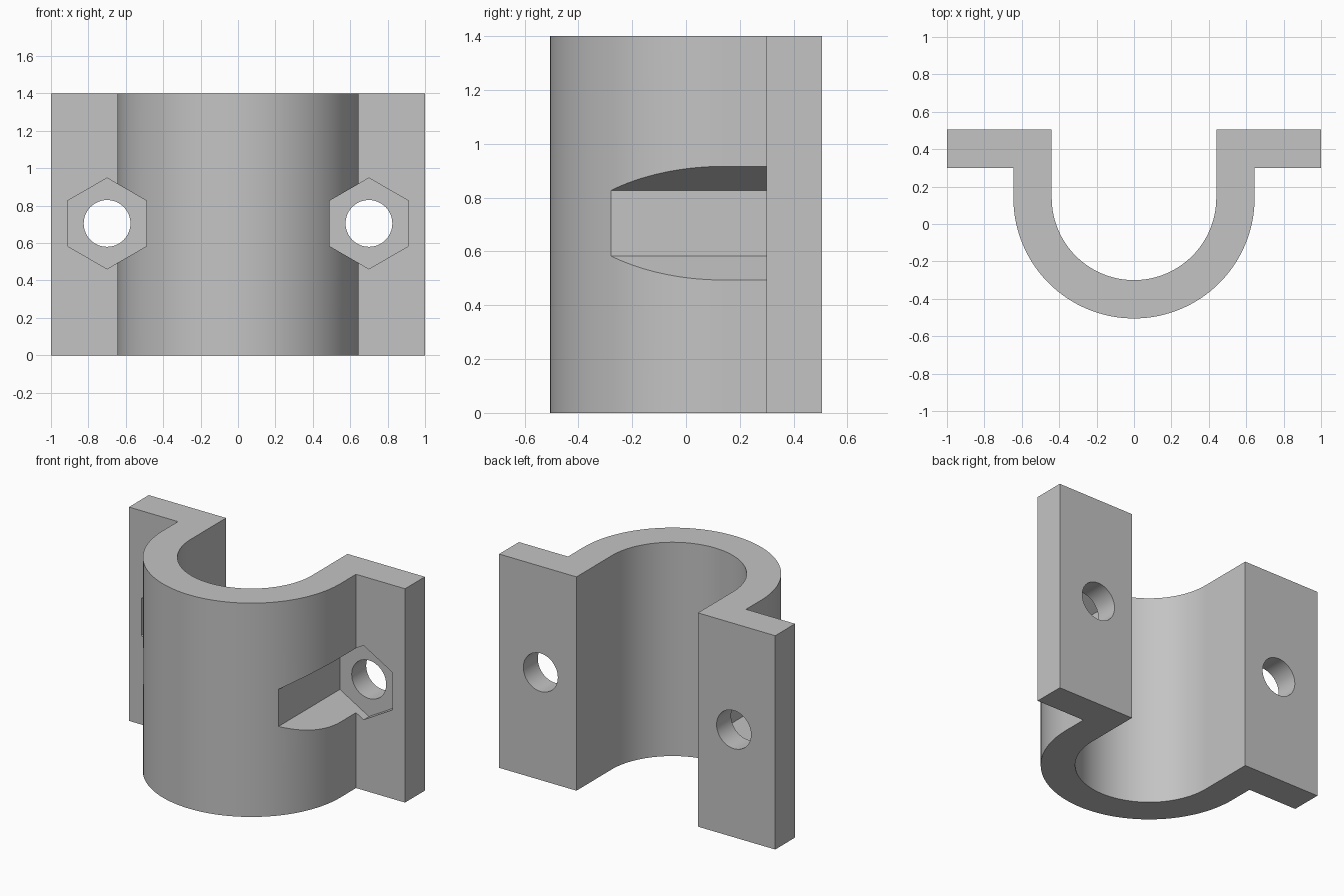
import bpy, bmesh
from math import pi, cos, sin, radians

if "Cube" in bpy.data.objects:
    bpy.data.objects.remove(bpy.data.objects["Cube"])

HEIGHT = 1.4
ARC_Y, OUTER, INNER = 0.14, 0.645, 0.44
FRONT, BACK = 0.30, 0.505          # flange faces
BOLT_X, BOLT_Z = 0.70, 0.705
SEAT_Y = 0.355                     # floor of the nut pocket

grey = bpy.data.materials.new("light grey")
grey.use_nodes = True
colour = (0.55, 0.55, 0.55, 1)
grey.diffuse_color = colour
grey.node_tree.nodes["Principled BSDF"].inputs["Base Color"].default_value = colour


def extrude_profile(name, points, offset):
    """Solid made by sweeping a closed outline along an offset."""
    bm = bmesh.new()
    face = bm.faces.new([bm.verts.new(p) for p in points])
    swept = bmesh.ops.extrude_face_region(bm, geom=[face])["geom"]
    bmesh.ops.translate(bm, vec=offset,
                        verts=[v for v in swept if isinstance(v, bmesh.types.BMVert)])
    bmesh.ops.recalc_face_normals(bm, faces=bm.faces)
    mesh = bpy.data.meshes.new(name)
    bm.to_mesh(mesh)
    bm.free()
    mesh.materials.append(grey)
    obj = bpy.data.objects.new(name, mesh)
    bpy.context.collection.objects.link(obj)
    return obj


def half_arc(radius, steps=64):
    """Front half circle from left (+x) to right (-x)."""
    return [(radius * cos(pi * i / steps), ARC_Y - radius * sin(pi * i / steps))
            for i in range(steps + 1)]


def ring(x, y, radius, sides, start):
    """Regular polygon facing the front."""
    return [(x + radius * cos(start + 2 * pi * i / sides), y,
             BOLT_Z + radius * sin(start + 2 * pi * i / sides)) for i in range(sides)]


# U-shaped saddle with two flanges
outline = [(1, BACK), (1, FRONT), (OUTER, FRONT)] + half_arc(OUTER)
outline += [(-OUTER, FRONT), (-1, FRONT), (-1, BACK), (-INNER, BACK)]
outline += half_arc(INNER)[::-1] + [(INNER, BACK)]
clamp = extrude_profile("clamp_saddle", [(x, y, 0) for x, y in outline], (0, 0, HEIGHT))

# Hexagonal nut pockets and round bolt holes
cutters = []
for side, s in (("left", 1), ("right", -1)):
    x = s * BOLT_X
    cutters.append(extrude_profile(side + "_nut_pocket_cutter",
                                   ring(x, -1, 0.243, 6, pi / 2), (0, 1 + SEAT_Y, 0)))
    cutters.append(extrude_profile(side + "_bolt_hole_cutter",
                                   ring(x, 0.2, 0.125, 48, 0), (0, 0.6, 0)))

bpy.ops.object.select_all(action="DESELECT")
bpy.context.view_layer.objects.active = clamp
clamp.select_set(True)
for cutter in cutters:
    cutter.hide_render = True
    cut = clamp.modifiers.new(cutter.name, "BOOLEAN")
    cut.operation, cut.solver, cut.object = "DIFFERENCE", "EXACT", cutter
    bpy.ops.object.modifier_apply(modifier=cut.name)
for cutter in cutters:
    bpy.data.objects.remove(cutter)

bpy.ops.object.shade_smooth_by_angle(angle=radians(25))
